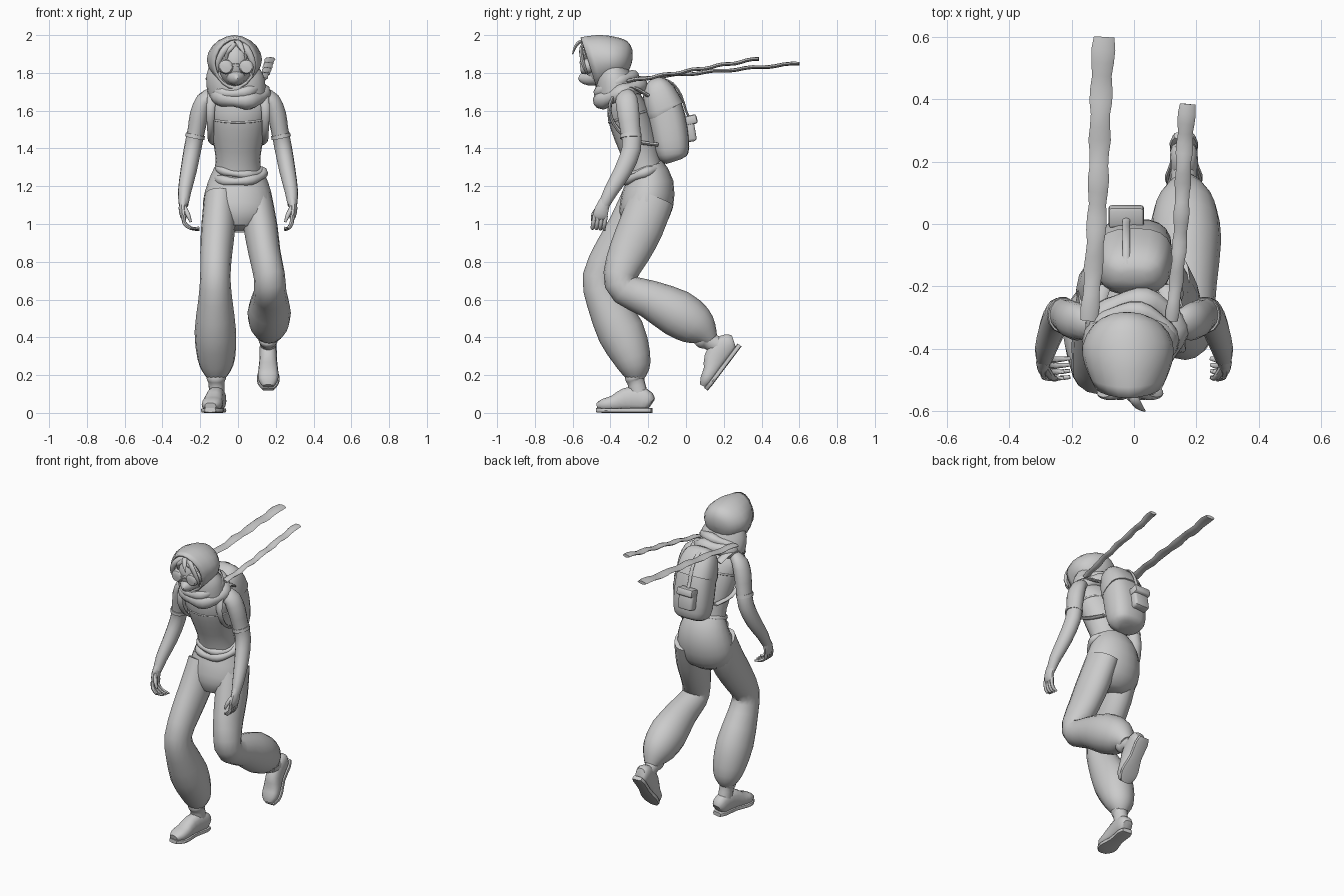
import bpy, bmesh, math
from mathutils import Vector, Matrix

def finish(name, bm, M=None, angle=45):
    bmesh.ops.recalc_face_normals(bm, faces=bm.faces)
    me = bpy.data.meshes.new(name)
    bm.to_mesh(me)
    bm.free()
    if M:
        me.transform(M)
    me.polygons.foreach_set("use_smooth", [True] * len(me.polygons))
    me.set_sharp_from_angle(angle=math.radians(angle))
    ob = bpy.data.objects.new(name, me)
    bpy.context.collection.objects.link(ob)
    return ob

def catmull(rows, sub):
    out = []
    for i in range(len(rows) - 1):
        a, b, c, d = (rows[max(i - 1, 0)], rows[i], rows[i + 1], rows[min(i + 2, len(rows) - 1)])
        for k in range(sub):
            t = k / sub
            out.append([q + .5 * t * (r - p + t * (2*p - 5*q + 4*r - s + t * (3*(q - r) + s - p)))
                        for p, q, r, s in zip(a, b, c, d)])
    return out + [list(rows[-1])]

def tube(name, rows, seg=16, sub=2, p=1.0, open_start=False, M=None):
    """Loft elliptical rings (x, y, z, side radius, depth radius) along a path."""
    rows = catmull(rows, sub)
    P = [Vector(r[:3]) for r in rows]
    bm = bmesh.new()
    rings = []
    f = lambda v: math.copysign(abs(v) ** p, v)
    for i, r in enumerate(rows):
        t = (P[min(i + 1, len(P) - 1)] - P[max(i - 1, 0)]).normalized()
        side = (Vector((1, 0, 0)) - t * t.x).normalized()
        up = t.cross(side)
        rings.append([bm.verts.new(P[i] + side * max(r[3], .002) * f(math.cos(a)) + up * max(r[4], .002) * f(math.sin(a)))
                      for a in (2 * math.pi * k / seg for k in range(seg))])
    for A, B in zip(rings, rings[1:]):
        for k in range(seg):
            n = (k + 1) % seg
            bm.faces.new((A[k], A[n], B[n], B[k]))
    if not open_start:
        bm.faces.new(rings[0])
    bm.faces.new(rings[-1])
    return finish(name, bm, M)

def ring(name, loc, rx, ry, minor, tilt=(0, 0, 0), folds=0.0, seg=28):
    """Soft rolled cloth ring."""
    bm = bmesh.new()
    R = Matrix.Translation(loc) @ Matrix.Rotation(math.radians(tilt[1]), 4, 'Y') @ Matrix.Rotation(math.radians(tilt[0]), 4, 'X')
    g = []
    for i in range(seg):
        a = 2 * math.pi * i / seg
        m = minor * (1 + folds * math.sin(5 * a + 1))
        g.append([bm.verts.new(R @ Vector(((rx + m * math.cos(b)) * math.cos(a), (ry + m * math.cos(b)) * math.sin(a), m * math.sin(b))))
                  for b in (2 * math.pi * j / 10 for j in range(10))])
    for i in range(seg):
        for j in range(10):
            A, B, n = g[i], g[(i + 1) % seg], (j + 1) % 10
            bm.faces.new((A[j], B[j], B[n], A[n]))
    return finish(name, bm)

def box(name, loc, size, rot=0, bevel=.015):
    bm = bmesh.new()
    bmesh.ops.create_cube(bm, size=1, matrix=Matrix.Diagonal((*size, 1)))
    bmesh.ops.bevel(bm, geom=bm.edges[:], offset=bevel, segments=2, affect='EDGES', profile=.5)
    return finish(name, bm, Matrix.Translation(loc) @ Matrix.Rotation(math.radians(rot), 4, 'X'))

# torso and trousers
tube("torso", [(0, -.21, 1.24, .125, .1), (0, -.235, 1.35, .118, .098), (0, -.27, 1.47, .14, .11),
               (0, -.305, 1.58, .16, .112), (0, -.325, 1.65, .165, .095), (0, -.345, 1.71, .11, .075),
               (0, -.39, 1.78, .055, .055)], seg=20)
tube("pelvis", [(0, -.215, 1.3, .125, .1), (0, -.195, 1.22, .16, .128), (0, -.205, 1.12, .185, .14),
                (0, -.235, 1.03, .175, .125), (0, -.25, .975, .1, .08)], seg=20)
tube("standing_trouser_leg", [(-.095, -.22, 1.14, .085, .12), (-.105, -.3, .98, .09, .115), (-.115, -.385, .85, .085, .105),
      (-.12, -.457, .72, .08, .09), (-.12, -.43, .6, .09, .1), (-.12, -.345, .43, .11, .125),
      (-.115, -.285, .29, .1, .1), (-.115, -.27, .22, .075, .075), (-.115, -.268, .18, .045, .045)])
tube("raised_trouser_leg", [(.095, -.18, 1.14, .085, .12), (.12, -.24, .98, .09, .12), (.14, -.3, .85, .085, .11),
      (.165, -.348, .73, .083, .09), (.17, -.325, .655, .085, .085), (.17, -.2, .605, .095, .1),
      (.165, -.05, .53, .115, .125), (.165, .05, .465, .1, .11), (.165, .1, .42, .07, .075), (.165, .13, .385, .043, .043)])
ring("belt_lower", (.01, -.225, 1.26), .122, .097, .024, (21, -4), .2)
ring("belt_upper", (.005, -.225, 1.29), .112, .09, .02, (17, 6), .2)

# boots, built once in a flat pose and then placed
def boot(name, M):
    tube(name + "_shoe", [(0, .088, .05, .03, .03), (0, .07, .06, .043, .052), (0, .02, .075, .045, .065), (0, -.05, .072, .046, .06),
         (0, -.11, .052, .053, .042), (0, -.165, .043, .052, .033), (0, -.2, .036, .03, .018)], seg=14, p=.8, M=M)
    tube(name + "_sole", [(0, .09, .013, .032, .013), (0, .05, .013, .046, .013), (0, -.04, .013, .042, .013),
         (0, -.12, .013, .06, .013), (0, -.17, .013, .055, .013), (0, -.205, .015, .03, .012)], seg=12, p=.5, M=M)
    tube(name + "_shaft", [(0, .03, .06, .043, .05), (0, .015, .12, .042, .048), (0, .005, .165, .044, .046),
         (0, 0, .18, .052, .052), (0, 0, .2, .05, .05), (0, 0, .21, .035, .035)], seg=14, M=M)

boot("standing_boot", Matrix.Translation((-.115, -.27, 0)) @ Matrix.Rotation(math.radians(-9), 4, 'Z'))
boot("raised_boot", Matrix.Translation((.16, .24, .28)) @ Matrix.Rotation(math.radians(53), 4, 'X'))

# arms and hands
for s, side, reach in ((-1, "right", .075), (1, "left", .035)):
    tube(side + "_arm", [(s*.14, -.325, 1.675, .04, .05), (s*.178, -.315, 1.655, .045, .06), (s*.205, -.305, 1.58, .05, .06),
         (s*.22, -.295, 1.5, .046, .055), (s*.24, -.288, 1.4, .046, .052), (s*.262, -.335, 1.28, .043, .048),
         (s*.283, -.4, 1.17, .035, .038), (s*.288, -.435, 1.1, .025, .03)], seg=14)
    tube(side + "_sleeve_edge", [(s*.225, -.293, 1.475, .051, .058), (s*.229, -.292, 1.455, .052, .059)], seg=14)
    tube(side + "_palm", [(s*.287, -.425, 1.13, .024, .03), (s*.292, -.445, 1.08, .022, .038), (s*.288, -.455, 1.04, .018, .04),
         (s*.283, -.457, 1.025, .01, .03)], seg=10)
    for i in range(4):
        y = -.425 - .02 * i
        tube(f"{side}_finger_{i}", [(s*.288, y, 1.045, .012, .012), (s*.284, y - .006, 1.005, .011, .011),
             (s*(.28 - reach*.4), y - .01, .978, .01, .01), (s*(.28 - reach), y - .006, .968 + .004*i, .006, .006)], seg=8)
    tube(side + "_thumb", [(s*.285, -.46, 1.09, .013, .013), (s*.265, -.49, 1.05, .012, .012), (s*.25, -.495, 1.01, .006, .006)], seg=8)
    # backpack shoulder strap
    tube(side + "_pack_strap", [(s*.1, -.2, 1.68, .025, .01), (s*.125, -.29, 1.725, .025, .01), (s*.135, -.37, 1.695, .025, .01),
         (s*.145, -.405, 1.6, .022, .01), (s*.145, -.36, 1.5, .018, .01), (s*.142, -.27, 1.44, .016, .01), (s*.11, -.15, 1.42, .016, .01)],
         seg=8, sub=3)

# shirt hem across the chest
ring("chest_seam", (0, -.302, 1.57), .157, .109, .006, (17, 0))

# head, goggles, mask and hair
bm = bmesh.new()
bmesh.ops.create_uvsphere(bm, u_segments=20, v_segments=14, radius=1)
finish("head", bm, Matrix.Translation((-.015, -.455, 1.845)) @ Matrix.Rotation(math.radians(14), 4, 'X') @ Matrix.Diagonal((.088, .098, .122, 1)))
for x in (-.064, .044):
    tube("goggle_rim", [(x, -.5, 1.84, .04, .04), (x, -.552, 1.83, .038, .038), (x, -.56, 1.829, .03, .03)], sub=1)
tube("goggle_bridge", [(-.012, -.53, 1.845, .03, .012), (-.012, -.56, 1.84, .02, .009)], sub=1, seg=8)
tube("face_mask", [(-.012, -.47, 1.79, .06, .06), (-.01, -.525, 1.775, .045, .042), (-.008, -.555, 1.775, .022, .025),
                   (-.008, -.568, 1.778, .008, .01)], seg=12)
for i, (x, z, w) in enumerate(((-.105, 1.83, .018), (-.06, 1.87, .014), (.04, 1.88, .014), (.08, 1.82, .018))):
    tube(f"hair_lock_{i}", [(-.01, -.525, 1.97, .016, .01), (-.01 + (x + .01)*.6, -.555, 1.93, w, .01),
         (x, -.545, z + .03, w*.8, .01), (x, -.52, z - .03, .003, .003)], seg=8, sub=3)
tube("hair_wisp", [(-.01, -.525, 1.96, .016, .01), (.0, -.56, 1.965, .016, .009), (.015, -.585, 1.94, .014, .008),
                   (.035, -.6, 1.9, .003, .003)], seg=8, sub=3)

# hood with open face
hood = tube("hood", [(-.017, -.515, 1.85, .113, .145), (-.018, -.45, 1.868, .14, .134), (-.02, -.385, 1.87, .145, .122),
            (-.022, -.325, 1.865, .112, .105), (-.022, -.295, 1.86, .06, .06), (-.022, -.286, 1.858, .004, .004)],
            seg=20, p=1.06, open_start=True)
solid = hood.modifiers.new("thickness", 'SOLIDIFY')
solid.thickness, solid.offset = .014, -1
tube("hood_drape", [(0, -.36, 1.68, .15, .115), (-.012, -.375, 1.74, .155, .105), (-.022, -.385, 1.8, .145, .088),
                    (-.022, -.385, 1.86, .12, .07)], seg=20)

# wrapped scarf and its two flying tails
ring("scarf_lower", (.005, -.35, 1.695), .122, .108, .043, (22, 3), .18)
ring("scarf_upper", (-.005, -.37, 1.735), .115, .1, .03, (26, -6), .2)
def tail(name, a, b, w, n=22):
    rows = []
    for i in range(n + 1):
        t = i / n
        p = Vector(a).lerp(Vector(b), t)
        rows.append((p.x + .006*math.sin(t*5), p.y, p.z + .004*math.sin(i*1.3), w*(.75 + .25*t)*(1 + .1*math.sin(i*1.9)), .01))
    tube(name, rows, seg=8, sub=1)
tail("scarf_tail_long", (-.145, -.31, 1.765), (-.09, .6, 1.85), .036)
tail("scarf_tail_short", (.12, -.31, 1.755), (.178, .385, 1.875), .027)

# backpack
tube("backpack", [(0, -.065, 1.33, .06, .04), (0, -.07, 1.35, .1, .075), (0, -.075, 1.4, .118, .093), (0, -.09, 1.5, .122, .1),
                  (0, -.115, 1.61, .118, .098), (0, -.145, 1.7, .108, .082), (0, -.162, 1.745, .085, .055), (0, -.168, 1.762, .05, .025)],
     seg=20, p=.75)
tube("backpack_flap", [(0, -.107, 1.595, .123, .104), (0, -.116, 1.615, .125, .105), (0, -.145, 1.7, .113, .087),
                       (0, -.163, 1.752, .086, .055), (0, -.17, 1.77, .04, .02)], seg=20, p=.75)
box("backpack_pocket", (-.025, .018, 1.5), (.105, .06, .13), 10)
box("pocket_flap", (-.025, .024, 1.55), (.115, .07, .05), 14, .012)
tube("backpack_buckle_strap", [(-.025, -.13, 1.77, .012, .006), (-.025, -.07, 1.745, .012, .006), (-.025, -.025, 1.68, .012, .006),
                               (-.025, .0, 1.6, .012, .006), (-.025, .015, 1.57, .012, .006)], seg=8)
